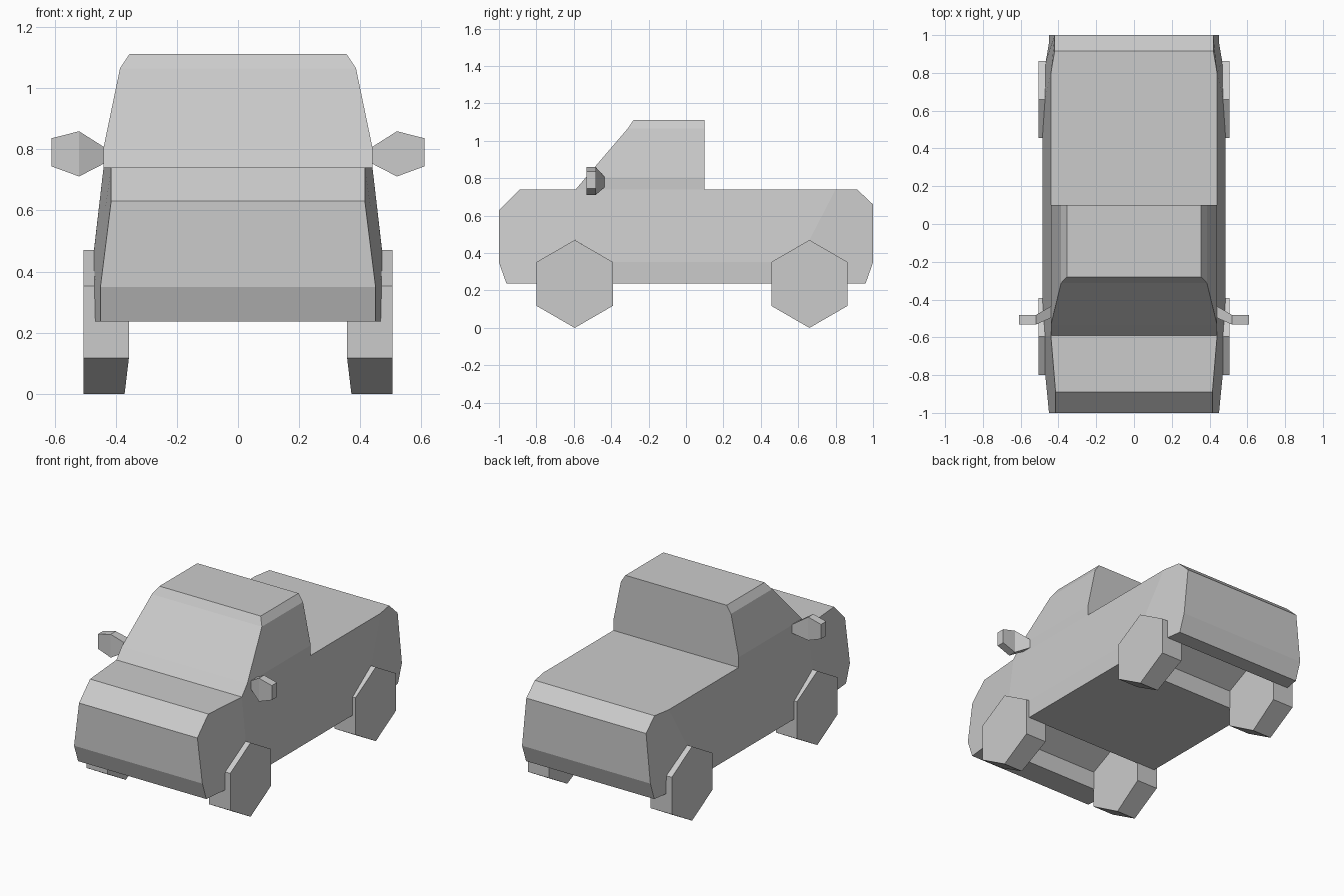
import bpy, bmesh
from math import sin, cos, pi

if "Cube" in bpy.data.objects:
    bpy.data.objects.remove(bpy.data.objects["Cube"])


def finish(name, bm):
    bmesh.ops.recalc_face_normals(bm, faces=bm.faces)
    mesh = bpy.data.meshes.new(name)
    bm.to_mesh(mesh)
    bm.free()
    obj = bpy.data.objects.new(name, mesh)
    bpy.context.collection.objects.link(obj)
    return obj


def loft(name, rings):
    """Closed solid through rings with equal point counts."""
    bm = bmesh.new()
    loops = [[bm.verts.new(p) for p in ring] for ring in rings]
    n = len(loops[0])
    for a, b in zip(loops, loops[1:]):
        for i in range(n):
            j = (i + 1) % n
            bm.faces.new((a[i], a[j], b[j], b[i]))
    bm.faces.new(loops[0])
    bm.faces.new(loops[-1])
    return finish(name, bm)


# Body: side outline (y, z, half width), including full-width wheel arches
outline = [
    (-.59, .74, .44), (-.89, .74, .415), (-1, .63, .415), (-1, .35, .45),
    (-.96, .237, .45), (-.797, .237, .467), (-.797, .353, .47), (-.594, .47, .471),
    (-.396, .353, .485), (-.396, .237, .485), (.46, .237, .485), (.46, .353, .485),
    (.66, .47, .471), (.861, .353, .467), (.861, .237, .465), (.96, .237, .45),
    (1, .35, .45), (1, .66, .42), (.915, .74, .42), (.8, .74, .44)]
panels = [range(0, 8), (0, 7, 8, 11, 12, 19), range(8, 12), range(12, 20)]
bm = bmesh.new()
sides = [[bm.verts.new((s * w, y, z)) for y, z, w in outline] for s in (-1, 1)]
for side in sides:
    for panel in panels:
        bm.faces.new([side[i] for i in panel])
left, right = sides
for i in range(len(outline)):
    bm.faces.new((left[i - 1], left[i], right[i], right[i - 1]))
finish("body", bm)

# Cab: horizontal sections (z, half width, front y), flat back
loft("cab", [[(-w, f, z), (w, f, z), (w, .1, z), (-w, .1, z)]
             for z, w, f in ((.74, .44, -.59), (.805, .44, -.535),
                             (1.065, .386, -.312), (1.112, .355, -.28))])

for label, s in (("left", -1), ("right", 1)):
    # Hexagonal wheels, inner tips slightly tapered
    for end, cy in (("front", -.595), ("rear", .66)):
        def wheel_ring(x, tip):
            return [(s * (x + (tip if k % 3 == 0 else 0)),
                     cy + .235 * sin(k * pi / 3), .235 + .235 * cos(k * pi / 3))
                    for k in range(6)]
        loft(f"{end}_{label}_wheel", [wheel_ring(.357, .014), wheel_ring(.505, 0)])

    # Side mirror: flaring arm into a flat housing
    loft(f"{label}_side_mirror",
         [[(s * x, y0, z0), (s * x, y1, z0), (s * x, y1, z1), (s * x, y0, z1)]
          for x, y0, y1, z0, z1 in ((.435, -.495, -.433, .755, .805),
                                    (.52, -.533, -.482, .711, .859),
                                    (.61, -.533, -.482, .744, .836))])
